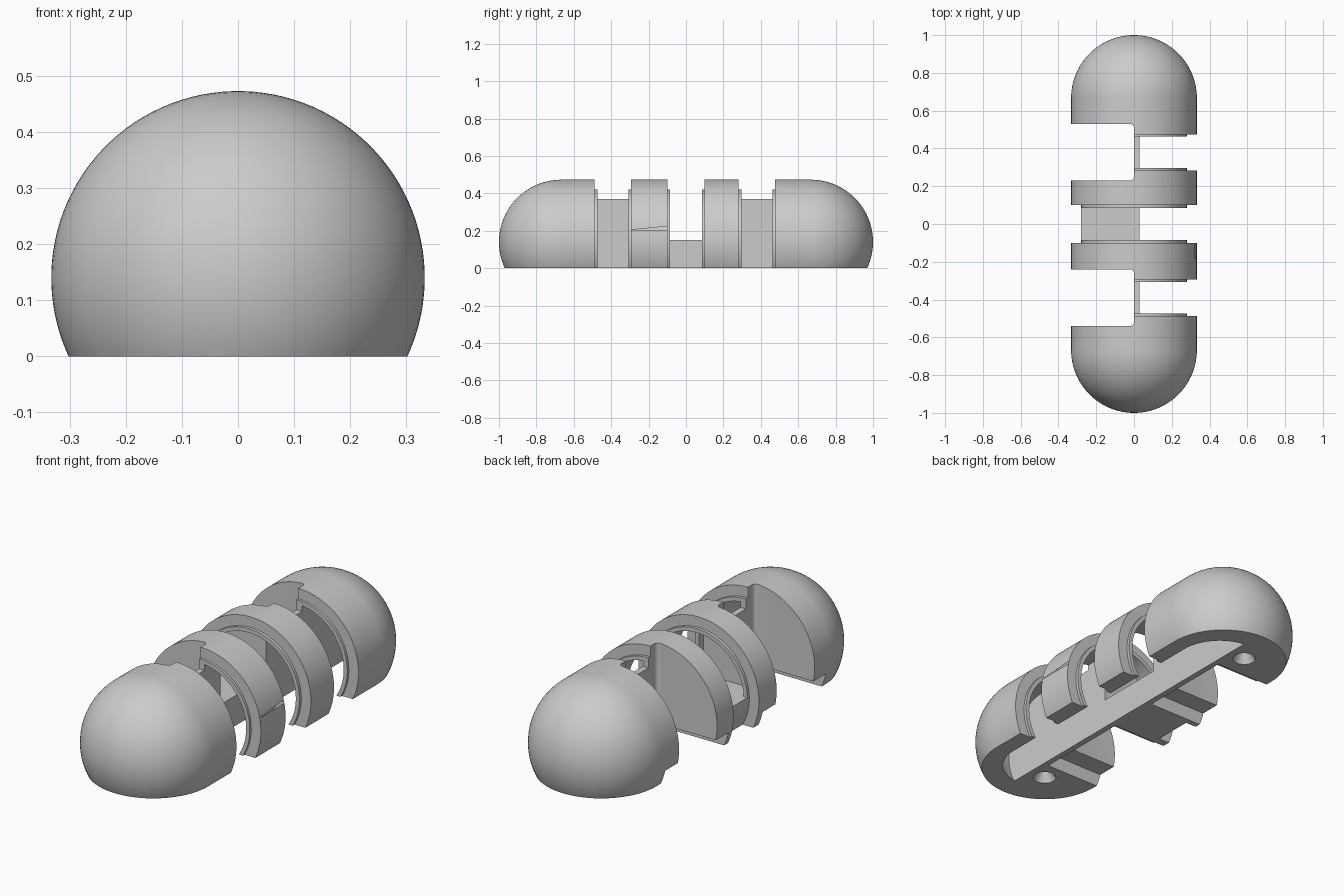
import bpy, bmesh, math
from mathutils import Vector

cube = bpy.data.objects.get("Cube")
if cube:
    bpy.data.objects.remove(cube, do_unlink=True)

AXIS_Z = 0.14      # height of the capsule axis
R = 0.333          # outer radius
RIM = 0.28         # radius of the raised rims
BORE = 0.26        # inner radius of the hollow side
WALL = 0.03        # right-hand face of the spine wall
FAR = 2.0


def to_object(bm, name):
    bmesh.ops.recalc_face_normals(bm, faces=bm.faces)
    mesh = bpy.data.meshes.new(name)
    bm.to_mesh(mesh)
    bm.free()
    ob = bpy.data.objects.new(name, mesh)
    bpy.context.collection.objects.link(ob)
    return ob


def box(name, x, y, z, bevel=0):
    bm = bmesh.new()
    bmesh.ops.create_cube(bm, size=1)
    for v in bm.verts:
        for i, (lo, hi) in enumerate((x, y, z)):
            v.co[i] = lo if v.co[i] < 0 else hi
    if bevel:
        upright = [e for e in bm.edges
                   if abs(e.verts[0].co.z - e.verts[1].co.z) > 0.1]
        bmesh.ops.bevel(bm, geom=upright, offset=bevel, segments=5,
                        profile=0.5, affect='EDGES')
    return to_object(bm, name)


def lathe(name, profile, closed=False, steps=112):
    """Turn (radius, y) points around the lengthwise axis; radius 0 is a pole."""
    bm = bmesh.new()
    rows = []
    for r, y in profile:
        if r == 0:
            rows.append([bm.verts.new((0, y, AXIS_Z))] * steps)
        else:
            turn = [math.tau * (i + 0.5) / steps for i in range(steps)]
            rows.append([bm.verts.new((r * math.cos(a), y, AXIS_Z + r * math.sin(a)))
                         for a in turn])
    pairs = list(zip(rows, rows[1:]))
    if closed:
        pairs.append((rows[-1], rows[0]))
    for a, b in pairs:
        for i in range(steps):
            j = (i + 1) % steps
            corners = dict.fromkeys((a[i], a[j], b[j], b[i]))
            bm.faces.new(list(corners))
    return to_object(bm, name)


def capsule(name, radius, half, n=24):
    arc = [(radius * math.cos(a), half + radius * math.sin(a))
           for a in (math.pi / 2 * i / n for i in range(n))]
    top = arc + [(0, half + radius)]
    return lathe(name, [(r, -y) for r, y in reversed(top)] + top)


def ring(name, y0, y1):
    return lathe(name, [(RIM, y0), (1, y0), (1, y1), (RIM, y1)], closed=True)


def combine(target, tool, operation='DIFFERENCE'):
    mod = target.modifiers.new("cut", 'BOOLEAN')
    mod.operation = operation
    mod.solver = 'EXACT'
    mod.object = tool
    bpy.ops.object.select_all(action='DESELECT')
    bpy.context.view_layer.objects.active = target
    target.select_set(True)
    bpy.ops.object.modifier_apply(modifier=mod.name)
    bpy.data.objects.remove(tool, do_unlink=True)


# Capsule body with a flat base
body = capsule("capsule_body", R, 1 - R)
combine(body, box("base_cut", (-FAR, FAR), (-FAR, FAR), (-FAR, 0)))

# Hollow on one side of the spine wall, open underneath
bore = capsule("bore", BORE, 0.64)
combine(bore, box("bore_side", (WALL, FAR), (-FAR, FAR), (-FAR, FAR)), 'INTERSECT')
combine(body, bore)

# Two joints: wide gap and underside notch on one side, rimmed gap on the other
for c in (0.38, -0.39):
    combine(body, box("wide_gap", (-FAR, 0), (c - .15, c + .15), (-FAR, FAR), 0.02))
    combine(body, box("foot_notch", (-FAR, 0), (c - .25, c + .25), (-FAR, 0.07)))
    combine(body, ring("rim_step", c - 0.098, c + 0.095))
    combine(body, box("rim_gap", (WALL, FAR), (c - .083, c + .083), (-FAR, FAR)))
    combine(body, box("wall_top", (-0.1, 0.1), (c - .083, c + .083), (0.37, FAR)))

# Middle joint: rims all round and a low block that ties the halves together
combine(body, ring("middle_step", -0.1, 0.1))
mid = (-0.085, 0.085)
combine(body, box("middle_gap", (-FAR, FAR), mid, (0.15, FAR)))
combine(body, box("middle_side", (WALL, FAR), mid, (-FAR, FAR)))
pocket = lathe("pocket", [(0, -0.18), (BORE, -0.18), (BORE, 0.18), (0, 0.18)])
combine(pocket, box("pocket_side", (-FAR, WALL + 0.01), (-FAR, FAR), (0.15, FAR)), 'INTERSECT')
combine(body, pocket)

# Countersunk holes in the underside of both ends
for y in (0.75, -0.74):
    bm = bmesh.new()
    bmesh.ops.create_cone(bm, cap_ends=True, segments=32, radius1=0.06,
                          radius2=0.015, depth=0.08)
    bmesh.ops.translate(bm, verts=bm.verts, vec=Vector((-0.06, y, 0.03)))
    combine(body, to_object(bm, "countersink"))

# Plain grey finish
grey = bpy.data.materials.new("plain_grey")
grey.use_nodes = True
colour = (0.6, 0.6, 0.6, 1)
grey.diffuse_color = colour
grey.node_tree.nodes["Principled BSDF"].inputs["Base Color"].default_value = colour
body.data.materials.clear()
body.data.materials.append(grey)
for p in body.data.polygons:
    p.material_index = 0

bpy.ops.object.select_all(action='DESELECT')
body.select_set(True)
bpy.context.view_layer.objects.active = body
bpy.ops.object.shade_smooth_by_angle(angle=math.radians(30))
